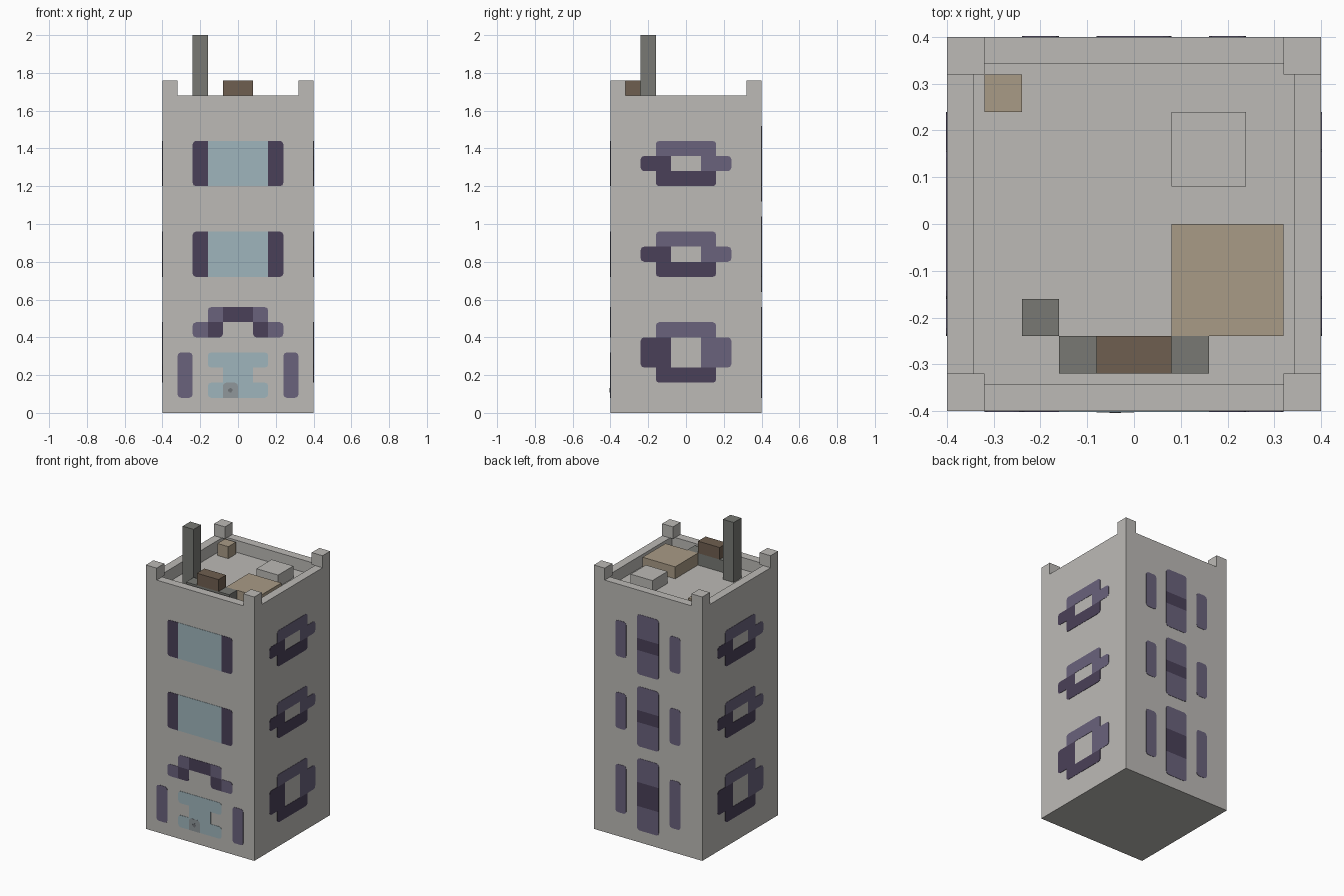
import bpy, bmesh
from mathutils import Matrix, Vector
from math import radians

if "Cube" in bpy.data.objects:
    bpy.data.objects.remove(bpy.data.objects["Cube"])

C = 0.08          # building block unit
HALF = 5 * C      # half the tower width


def material(name, code):
    def linear(v):
        return v / 12.92 if v <= 0.04045 else ((v + 0.055) / 1.055) ** 2.4
    rgb = [linear(int(code[i:i + 2], 16) / 255) for i in (0, 2, 4)]
    m = bpy.data.materials.new(name)
    m.use_nodes = True
    m.diffuse_color = (*rgb, 1)
    m.node_tree.nodes["Principled BSDF"].inputs["Base Color"].default_value = (*rgb, 1)
    return m


MATS = {
    "wall": material("pale stone", "bcbab6"),
    "glass": material("pale blue glass", "9fb5bc"),
    "dark": material("dark purple trim", "4a4058"),
    "light": material("light purple trim", "6a627c"),
    "tan": material("tan crate", "a99b86"),
    "brown": material("brown crate", "6f5f50"),
    "metal": material("dark grey metal", "787974"),
    "handle": material("handle grey", "90979b"),
    "knob": material("knob grey", "6f7377"),
}


def finish(name, bm, colours):
    bmesh.ops.recalc_face_normals(bm, faces=bm.faces)
    mesh = bpy.data.meshes.new(name)
    bm.to_mesh(mesh)
    bm.free()
    for c in colours:
        mesh.materials.append(MATS[c])
    ob = bpy.data.objects.new(name, mesh)
    bpy.context.collection.objects.link(ob)
    return ob


def block(name, colour, low, high):
    """Box between two corners given in block units."""
    low, high = Vector(low) * C, Vector(high) * C
    bm = bmesh.new()
    size = Matrix.Diagonal((*(high - low), 1))
    bmesh.ops.create_cube(bm, size=1, matrix=Matrix.Translation((low + high) / 2) @ size)
    return finish(name, bm, [colour])


def outline(u0, u1, z0, z1, rounded, r=0.22):
    """Rectangle outline with the named corners rounded off."""
    corners = [("bl", u0, z0, 1, 1), ("br", u1, z0, -1, 1),
               ("tr", u1, z1, -1, -1), ("tl", u0, z1, 1, -1)]
    points = []
    for key, u, z, du, dz in corners:
        if key not in rounded:
            points.append((u, z))
            continue
        arc = [(u, z + dz * r), (u + du * r * 0.3, z + dz * r * 0.3), (u + du * r, z)]
        points += arc if key in ("bl", "tr") else arc[::-1]
    return points


def plates(name, angle, rects, lift=0.002):
    """Thin painted plates on one wall; the wall is chosen by its angle."""
    colours = sorted({r[0] for r in rects})
    bm = bmesh.new()
    for colour, u0, u1, z0, z1, rounded in rects:
        pts = outline(u0, u1, z0, z1, rounded.split())
        face = bm.faces.new([bm.verts.new((u * C, -HALF + 0.002, z * C)) for u, z in pts])
        face.material_index = colours.index(colour)
        ext = bmesh.ops.extrude_face_region(bm, geom=[face], use_keep_orig=True)["geom"]
        for v in ext:
            if isinstance(v, bmesh.types.BMVert):
                v.co.y -= lift + 0.002
    for f in bm.faces:
        f.smooth = False
    bmesh.ops.rotate(bm, verts=bm.verts, matrix=Matrix.Rotation(radians(angle), 3, "Z"))
    return finish(name, bm, colours)


ALL, LEFT, RIGHT, TOP = "bl br tr tl", "bl tl", "br tr", "tl tr"

# Tower with a sunken roof behind a parapet
tower = block("tower", "wall", (-5, -5, 0), (5, 5, 21))
bm = bmesh.new()
bm.from_mesh(tower.data)
roof = max(bm.faces, key=lambda f: f.calc_center_median().z)
bmesh.ops.inset_region(bm, faces=[roof], thickness=C)
well = bmesh.ops.extrude_face_region(bm, geom=[roof])["geom"]
for v in well:
    if isinstance(v, bmesh.types.BMVert):
        v.co.z -= C
if roof.is_valid:
    bmesh.ops.delete(bm, geom=[roof], context="FACES")
bmesh.ops.recalc_face_normals(bm, faces=bm.faces)
bm.to_mesh(tower.data)
bm.free()

# Corner posts
for sx, side in ((-5, "right"), (4, "left")):
    for sy, end in ((-5, "front"), (4, "back")):
        block(f"corner_post_{end}_{side}", "wall", (sx, sy, 21), (sx + 1, sy + 1, 22))

# Roof clutter
block("chimney_pole", "metal", (-3, -3, 20), (-2, -2, 25))
block("roof_bench", "metal", (-2, -4, 20), (2, -3, 21))
block("brown_crate", "brown", (-1, -4, 21), (1, -3, 22))
block("large_crate", "tan", (1, -3, 20), (4, 0, 21))
block("small_crate", "tan", (-4, 3, 20), (-3, 4, 21))
block("roof_vent", "wall", (1, 1, 20), (3, 3, 21))

# Front windows with shutters
for floor, z in (("middle", 9), ("upper", 15)):
    plates(f"front_window_{floor}", 0, [
        ("glass", -2, 2, z, z + 3, ""),
        ("dark", -3, -2, z, z + 3, LEFT),
        ("dark", 2, 3, z, z + 3, RIGHT)])

# Awning over the door
plates("awning", 0, [
    ("dark", -1, 1, 6, 7, ""),
    ("light", -2, -1, 6, 7, "tl"), ("light", 1, 2, 6, 7, "tr"),
    ("dark", -2, -1, 5, 6, "br"), ("dark", 1, 2, 5, 6, "bl"),
    ("light", -3, -2, 5, 6, LEFT), ("light", 2, 3, 5, 6, RIGHT)])

# Door, its handle and the side lamps
plates("door", 0, [
    ("glass", -2, 2, 1, 2, ALL), ("glass", -1, 1, 2, 3, ""), ("glass", -2, 2, 3, 4, ALL)])
plates("door_handle", 0, [("handle", -1, 0, 1, 2, TOP)], 0.003)
plates("door_knob", 0, [("knob", -0.65, -0.35, 1.35, 1.65, ALL)], 0.004)
plates("door_lamps", 0, [("light", -4, -3, 1, 4, ALL), ("light", 3, 4, 1, 4, ALL)])

# Ring windows on both sides, and barred windows on the back
for floor, z0, z1 in (("lower", 3, 5), ("middle", 10, 11), ("upper", 16, 17)):
    for side, angle in (("left", 90), ("right", 270)):
        plates(f"{side}_window_{floor}", angle, [
            ("light", -2, 2, z1, z1 + 1, TOP),
            ("light", 1, 3, z0, z1, RIGHT),
            ("dark", -3, -1, z0, z1, LEFT),
            ("dark", -2, 2, z0 - 1, z0, "bl br")])
    plates(f"back_window_{floor}", 180, [
        ("light", -1, 1, z1, z1 + 2, TOP),
        ("dark", -1, 1, z0, z1, ""),
        ("light", -1, 1, z0 - 2, z0, "bl br"),
        ("light", -3, -2, z0 - 1, z1 + 1, ALL),
        ("light", 2, 3, z0 - 1, z1 + 1, ALL)])
